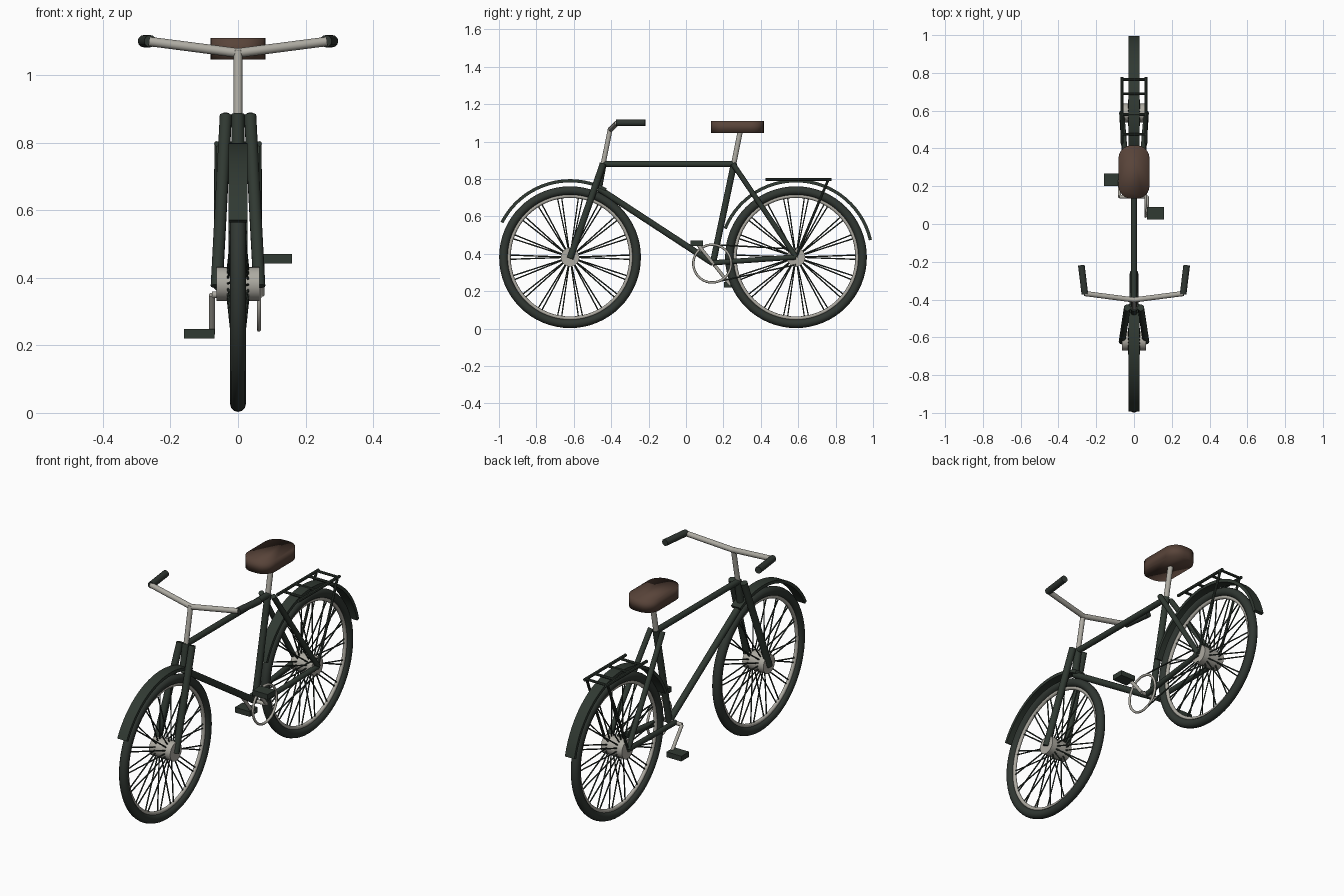
import bpy, bmesh
from math import sin, cos, pi, radians
from mathutils import Vector, Matrix

cube = bpy.data.objects.get("Cube")
if cube:
    bpy.data.objects.remove(cube, do_unlink=True)


def material(name, rgb):
    m = bpy.data.materials.new(name)
    m.use_nodes = True
    m.diffuse_color = (*rgb, 1)
    m.node_tree.nodes["Principled BSDF"].inputs["Base Color"].default_value = (*rgb, 1)
    return m


GREEN = material("dark green paint", (0.030, 0.041, 0.032))
RUBBER = material("dark rubber", (0.030, 0.038, 0.032))
STEEL = material("warm grey metal", (0.42, 0.405, 0.36))
BROWN = material("brown leather", (0.098, 0.057, 0.041))


def finish(name, bm, mat, angle=40):
    bmesh.ops.recalc_face_normals(bm, faces=bm.faces)
    me = bpy.data.meshes.new(name)
    bm.to_mesh(me)
    bm.free()
    me.materials.append(mat)
    ob = bpy.data.objects.new(name, me)
    bpy.context.collection.objects.link(ob)
    bpy.ops.object.select_all(action="DESELECT")
    ob.select_set(True)
    bpy.context.view_layer.objects.active = ob
    bpy.ops.object.shade_smooth_by_angle(angle=radians(angle))


def add_tube(bm, a, b, r, sides):
    a, b = Vector(a), Vector(b)
    d = b - a
    rot = d.to_track_quat("Z", "Y").to_matrix().to_4x4()
    bmesh.ops.create_cone(bm, cap_ends=True, segments=sides, radius1=r, radius2=r,
                          depth=d.length, matrix=Matrix.Translation((a + b) / 2) @ rot)


def tubes(name, mat, rods, sides=14):
    """One object made of straight rods (start, end, radius)."""
    bm = bmesh.new()
    for a, b, r in rods:
        add_tube(bm, a, b, r, sides)
    finish(name, bm, mat)


def pair(a, b, r):
    """A rod and its mirror image across x = 0."""
    flip = lambda p: (-p[0], p[1], p[2])
    return [(a, b, r), (flip(a), flip(b), r)]


def ring(name, mat, centre, major, minor, sides=10):
    bpy.ops.mesh.primitive_torus_add(major_segments=64, minor_segments=sides, major_radius=major,
                                     minor_radius=minor, location=centre, rotation=(0, pi / 2, 0))
    ob = bpy.context.object
    ob.name = name
    ob.data.materials.append(mat)
    bpy.ops.object.shade_smooth_by_angle(angle=radians(60))


def fender(name, centre, start, end, width=0.056, inner=0.400, outer=0.417, steps=28):
    """Curved band with a rectangular section, swept around the wheel centre."""
    bm = bmesh.new()
    rows = []
    for i in range(steps + 1):
        t = radians(start + (end - start) * i / steps)
        rows.append([bm.verts.new((x, centre.y + r * cos(t), centre.z + r * sin(t)))
                     for x, r in ((-width / 2, inner), (-width / 2, outer),
                                  (width / 2, outer), (width / 2, inner))])
    for p, q in zip(rows, rows[1:]):
        for j in range(4):
            k = (j + 1) % 4
            bm.faces.new((p[j], p[k], q[k], q[j]))
    bm.faces.new(rows[0])
    bm.faces.new(rows[-1])
    finish(name, bm, GREEN)


def wheel(label, c):
    ring(label + "_tyre", RUBBER, c, 0.3555, 0.0235, 12)
    ring(label + "_rim", STEEL, c, 0.327, 0.010)
    tubes(label + "_hub", STEEL, [(c - Vector((0.063, 0, 0)), c + Vector((0.063, 0, 0)), 0.05)], 24)
    spokes = []
    count = 18
    for side in (-1, 1):
        for i in range(count):
            t = 2 * pi * i / count + side * 0.035
            d = Vector((0, cos(t), sin(t)))
            spokes.append((c + d * 0.045 + Vector((side * 0.03, 0, 0)), c + d * 0.325, 0.0036))
    tubes(label + "_spokes", GREEN, spokes, 6)


# Key points
front = Vector((0, -0.62, 0.382))
rear = Vector((0, 0.588, 0.382))
head_top, head_low = (0, -0.443, 0.885), (0, -0.468, 0.75)
seat_top, crank_mid = (0, 0.257, 0.885), (0, 0.144, 0.35)

# Wheels and fenders
wheel("front_wheel", front)
wheel("rear_wheel", rear)
fender("front_fender", front, 62, 153)
fender("rear_fender", rear, 13, 158)

# Frame and fork
tubes("main_frame", GREEN, [
    (head_top, head_low, 0.019),
    ((0, -0.445, 0.88), (0, 0.255, 0.88), 0.016),
    (head_low, crank_mid, 0.017),
    (seat_top, crank_mid, 0.017)])
tubes("front_fork", GREEN, pair((0.036, -0.443, 0.882), (0.063, -0.62, 0.375), 0.018))
tubes("seat_stays", GREEN, pair((0.036, 0.25, 0.882), (0.065, 0.588, 0.383), 0.014))
tubes("chain_stays", GREEN, pair((0.036, 0.144, 0.352), (0.065, 0.588, 0.383), 0.014))

# Handlebar
tubes("handlebar_stem", STEEL, [((0, -0.443, 0.88), (0, -0.404, 1.073), 0.013)])
tubes("handlebar", STEEL, pair((0, -0.402, 1.066), (0.262, -0.368, 1.1), 0.014))
tubes("grips", RUBBER, pair((0.26, -0.372, 1.101), (0.279, -0.218, 1.101), 0.018))

# Saddle: rounded outline extruded upward
tubes("seat_post", STEEL, [((0, 0.255, 0.88), (0, 0.293, 1.07), 0.014)])
bm = bmesh.new()
outline = []
for sx, sy, first in ((1, 1, 0), (-1, 1, 90), (-1, -1, 180), (1, -1, 270)):
    for i in range(7):
        t = radians(first + 15 * i)
        outline.append(bm.verts.new((sx * 0.014 + 0.068 * cos(t),
                                     0.275 + sy * 0.073 + 0.068 * sin(t), 1.047)))
base = bm.faces.new(outline)
top = bmesh.ops.extrude_face_region(bm, geom=[base])["geom"]
bmesh.ops.translate(bm, vec=(0, 0, 0.064), verts=[v for v in top if isinstance(v, bmesh.types.BMVert)])
finish("saddle", bm, BROWN, 120)

# Drivetrain
ring("chainring", STEEL, (0.062, 0.14, 0.348), 0.101, 0.0065)
tubes("crank_axle", STEEL, [((-0.077, 0.144, 0.35), (0.07, 0.144, 0.35), 0.01)])
tubes("cranks", STEEL, [((0.07, 0.144, 0.35), (0.07, 0.057, 0.457), 0.009),
                        ((-0.077, 0.144, 0.35), (-0.077, 0.235, 0.235), 0.009)])
tubes("chain", GREEN, [((0.062, 0.15, 0.449), (0.062, 0.588, 0.425), 0.004),
                       ((0.062, 0.15, 0.247), (0.062, 0.588, 0.342), 0.004)], 6)
for name, c in (("left_pedal", (0.115, 0.057, 0.457)), ("right_pedal", (-0.115, 0.235, 0.235))):
    bm = bmesh.new()
    bmesh.ops.create_cube(bm, size=1, matrix=Matrix.Translation(c) @ Matrix.Diagonal((0.09, 0.066, 0.028, 1)))
    finish(name, bm, GREEN)

# Luggage rack
rack = pair((0.063, 0.425, 0.797), (0.063, 0.778, 0.797), 0.008)
for y in (0.475, 0.58, 0.69, 0.765):
    rack.append(((-0.063, y, 0.797), (0.063, y, 0.797), 0.007))
rack += pair((0.063, 0.76, 0.795), (0.065, 0.588, 0.383), 0.007)
tubes("luggage_rack", GREEN, rack, 8)
